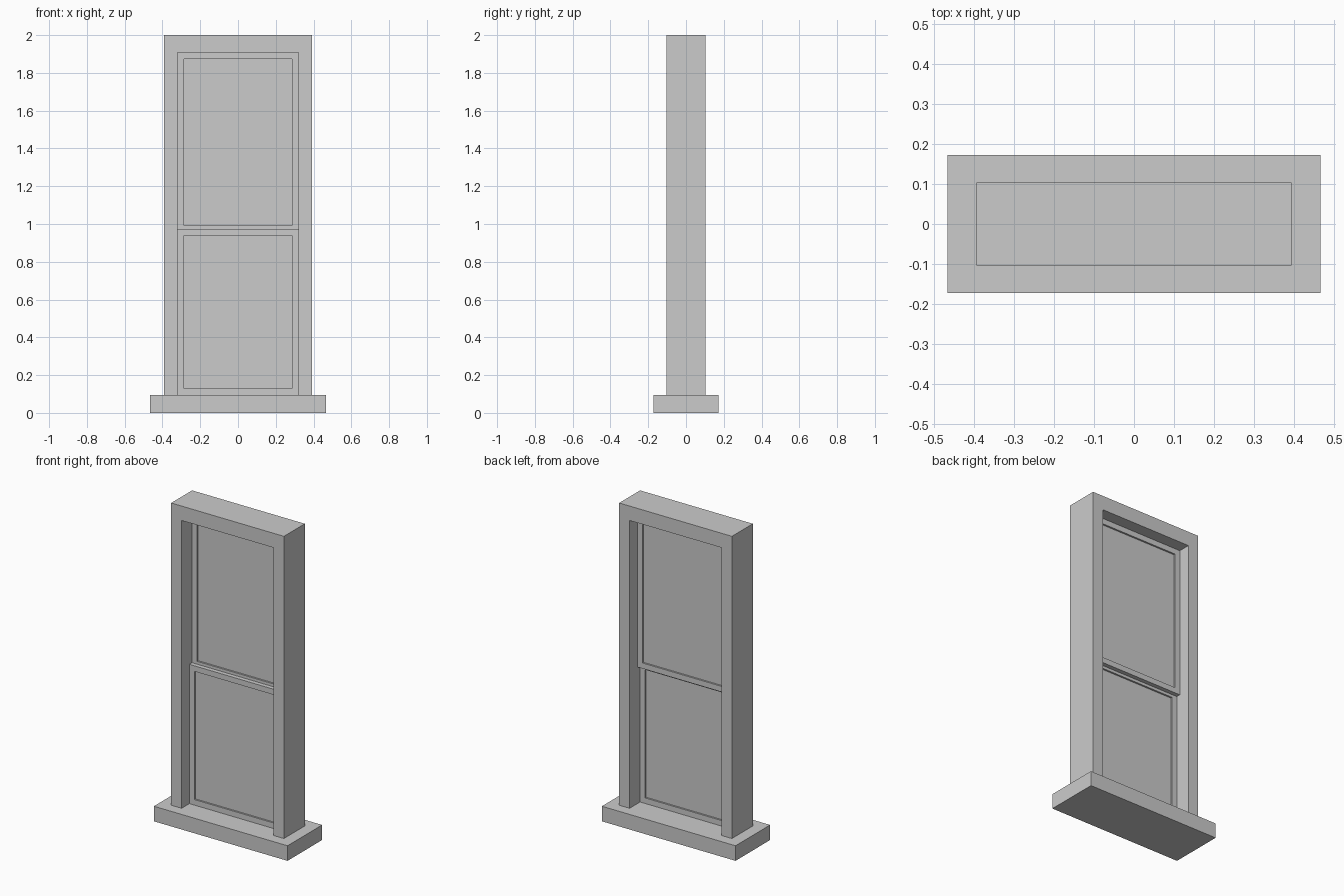
import bpy, bmesh

if "Cube" in bpy.data.objects:
    bpy.data.objects.remove(bpy.data.objects["Cube"])


def finish(name, bm):
    bmesh.ops.recalc_face_normals(bm, faces=bm.faces)
    mesh = bpy.data.meshes.new(name)
    bm.to_mesh(mesh)
    bm.free()
    obj = bpy.data.objects.new(name, mesh)
    bpy.context.collection.objects.link(obj)
    return obj


def prism(name, profile, y0, y1):
    """Extrude an x/z outline from y0 to y1."""
    bm = bmesh.new()
    face = bm.faces.new([bm.verts.new((x, y0, z)) for x, z in profile])
    ext = bmesh.ops.extrude_face_region(bm, geom=[face], use_keep_orig=True)
    verts = [v for v in ext["geom"] if isinstance(v, bmesh.types.BMVert)]
    bmesh.ops.translate(bm, verts=verts, vec=(0, y1 - y0, 0))
    return finish(name, bm)


def rect(hw, z0, z1):
    return [(-hw, z0), (hw, z0), (hw, z1), (-hw, z1)]


def ring(name, hw, z0, z1, border, y0, y1):
    """Rectangular picture-frame ring between y0 and y1."""
    outer = rect(hw, z0, z1)
    inner = rect(hw - border, z0 + border, z1 - border)
    bm = bmesh.new()
    loops = [[bm.verts.new((x, y, z)) for x, z in pts]
             for pts, y in ((outer, y0), (inner, y0), (inner, y1), (outer, y1))]
    for i in range(4):
        a, b = loops[i], loops[(i + 1) % 4]
        for j in range(4):
            k = (j + 1) % 4
            bm.faces.new((a[j], a[k], b[k], b[j]))
    return finish(name, bm)


SILL_TOP, HEAD = 0.095, 1.909
HALF_OPEN, HALF_FRAME = 0.32, 0.393
SASH_T, BORDER, GLASS_T = 0.027, 0.035, 0.005

# Sill slab
prism("sill", rect(0.466, 0, SILL_TOP), -0.172, 0.172)

# Jambs and head as one U-shaped surround
prism("window_frame", [
    (-HALF_FRAME, SILL_TOP), (-HALF_OPEN, SILL_TOP), (-HALF_OPEN, HEAD),
    (HALF_OPEN, HEAD), (HALF_OPEN, SILL_TOP), (HALF_FRAME, SILL_TOP),
    (HALF_FRAME, 2.0), (-HALF_FRAME, 2.0)], -0.104, 0.104)

# Two sliding sashes: lower in front, upper behind, overlapping at the middle
for label, z0, z1, y0 in (("lower", SILL_TOP, 0.973, -SASH_T),
                          ("upper", 0.956, HEAD, 0.0)):
    ring(label + "_sash", HALF_OPEN, z0, z1, BORDER, y0, y0 + SASH_T)
    mid = y0 + SASH_T / 2
    prism(label + "_glass", rect(HALF_OPEN - BORDER, z0 + BORDER, z1 - BORDER),
          mid - GLASS_T / 2, mid + GLASS_T / 2)
